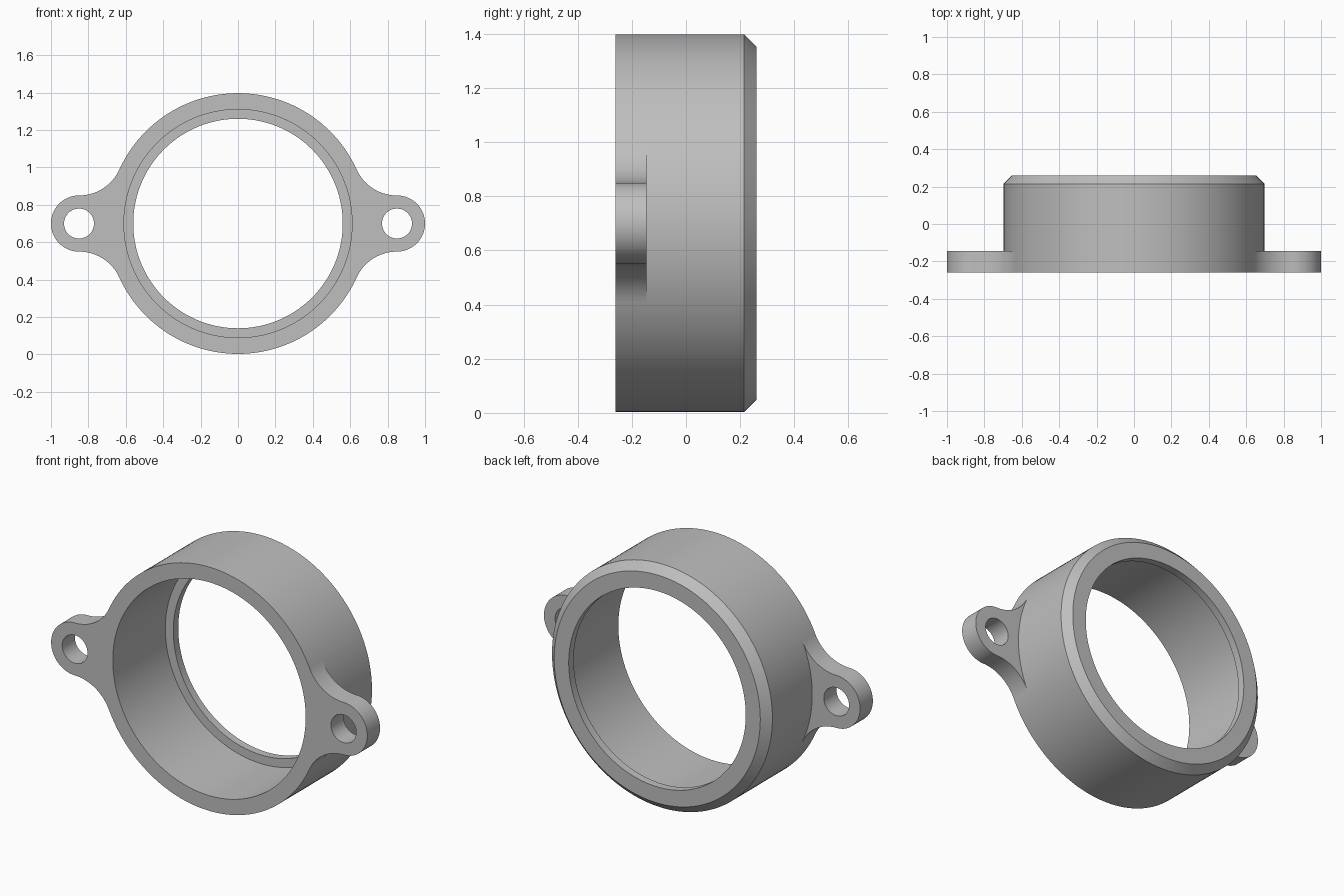
import bpy, bmesh, math
from mathutils import Matrix

cube = bpy.data.objects.get("Cube")
if cube:
    bpy.data.objects.remove(cube, do_unlink=True)

CENTRE_Z = 0.70
RING_R, BORE_R, LIP_R = 0.697, 0.61, 0.56
FRONT, BACK, EAR_BACK = -0.26, 0.26, -0.145
CHAMFER = 0.045
EAR_X, EAR_R, HOLE_R = 0.85, 0.15, 0.08

grey = bpy.data.materials.new("satin grey")
grey.use_nodes = True
colour = (0.52, 0.52, 0.52, 1)
grey.diffuse_color = colour
grey.node_tree.nodes["Principled BSDF"].inputs["Base Color"].default_value = colour


def finish(bm, name):
    bmesh.ops.recalc_face_normals(bm, faces=bm.faces)
    mesh = bpy.data.meshes.new(name)
    bm.to_mesh(mesh)
    bm.free()
    mesh.materials.append(grey)
    obj = bpy.data.objects.new(name, mesh)
    bpy.context.collection.objects.link(obj)
    return obj


def arc(cx, cz, radius, start, end, steps):
    angles = [start + (end - start) * i / steps for i in range(steps + 1)]
    return [(cx + radius * math.cos(a), cz + radius * math.sin(a)) for a in angles]


def prism(name, outline, y0, y1, turn=0):
    """Extrude an x-z outline along y, then turn it about the ring axis."""
    bm = bmesh.new()
    face = bm.faces.new([bm.verts.new((x, y0, z)) for x, z in outline])
    side = bmesh.ops.extrude_face_region(bm, geom=[face])["geom"]
    moved = [v for v in side if isinstance(v, bmesh.types.BMVert)]
    bmesh.ops.translate(bm, verts=moved, vec=(0, y1 - y0, 0))
    place = Matrix.Translation((0, 0, CENTRE_Z)) @ Matrix.Rotation(turn, 4, "Y")
    bmesh.ops.transform(bm, matrix=place, verts=bm.verts)
    return finish(bm, name)


def combine(target, tool, operation):
    mod = target.modifiers.new(operation.lower(), "BOOLEAN")
    mod.operation, mod.object, mod.solver = operation, tool, "EXACT"
    bpy.context.view_layer.objects.active = target
    bpy.ops.object.modifier_apply(modifier=mod.name)
    bpy.data.objects.remove(tool, do_unlink=True)


# Ring: lathed wall with a rear chamfer and a thin inner lip
profile = [(BORE_R, FRONT), (RING_R, FRONT), (RING_R, BACK - CHAMFER),
           (RING_R - CHAMFER, BACK), (LIP_R, BACK),
           (LIP_R, BACK - CHAMFER), (BORE_R, BACK - CHAMFER)]
bm = bmesh.new()
verts = [bm.verts.new((r, y, CENTRE_Z)) for r, y in profile]
edges = [bm.edges.new((v, verts[i - 1])) for i, v in enumerate(verts)]
bmesh.ops.spin(bm, geom=verts + edges, cent=(0, 0, CENTRE_Z), axis=(0, 1, 0),
               angle=math.tau, steps=144)
bmesh.ops.remove_doubles(bm, verts=bm.verts, dist=0.0001)
ring = finish(bm, "mounting_ring")

# Ear outline: round end, fillets tangent to the ring, root buried in the wall
fillet = (EAR_X**2 + EAR_R**2 - RING_R**2) / (2 * (RING_R - EAR_R))
fillet_z = EAR_R + fillet
root = math.atan2(fillet_z, EAR_X)
upper = arc(EAR_X, fillet_z, fillet, -math.pi / 2, root - math.pi, 20)
lower = [(x, -z) for x, z in reversed(upper)]
end = arc(EAR_X, 0, EAR_R, -math.pi / 2, math.pi / 2, 40)
inner = arc(0, 0, (RING_R + BORE_R) / 2, root, -root, 24)
outline = end + upper[1:] + inner + lower[:-1]
hole = arc(EAR_X, 0, HOLE_R, 0, math.tau, 48)[:-1]

for name, turn in (("left_ear", 0), ("right_ear", math.pi)):
    ear = prism(name, outline, FRONT, EAR_BACK, turn)
    cutter = prism("bolt_hole_cutter", hole, FRONT - 0.1, EAR_BACK + 0.1, turn)
    cutter.hide_render = True
    combine(ear, cutter, "DIFFERENCE")
    combine(ring, ear, "UNION")

# Smooth curved walls, crisp rims
bpy.ops.object.select_all(action="DESELECT")
ring.select_set(True)
bpy.context.view_layer.objects.active = ring
bpy.ops.object.shade_smooth_by_angle(angle=math.radians(25))
